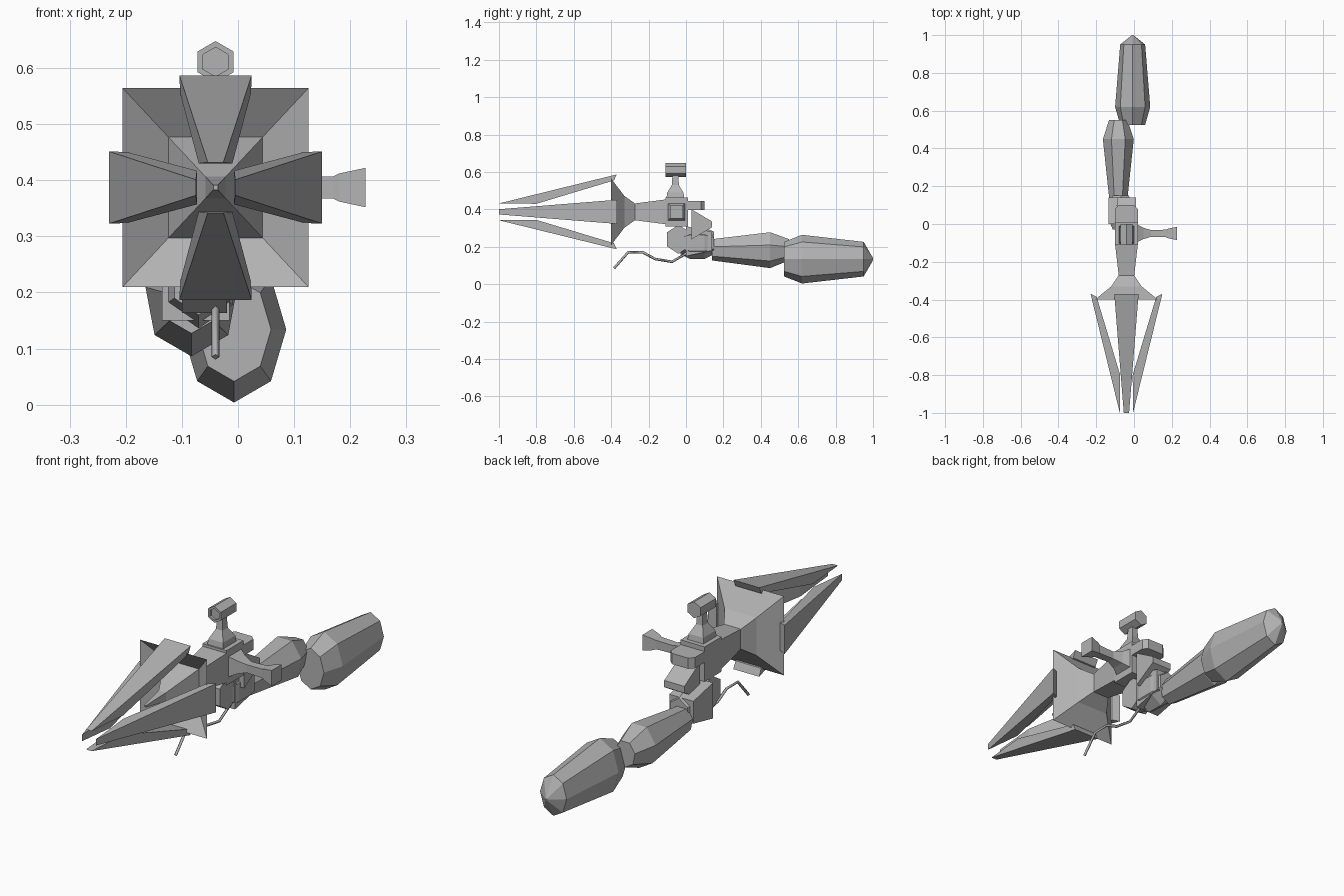
import bpy, bmesh, math
from mathutils import Vector, Matrix

cube = bpy.data.objects.get("Cube")
if cube:
    bpy.data.objects.remove(cube)

# One shared flat colour
grey = bpy.data.materials.new("plain grey")
grey.use_nodes = True
shade = (.45, .45, .45, 1)
grey.diffuse_color = shade
grey.node_tree.nodes["Principled BSDF"].inputs["Base Color"].default_value = shade

axis_x, axis_z = -.04, .387  # centre line of the emitter


def add_object(name, data):
    data.materials.append(grey)
    part = bpy.data.objects.new(name, data)
    bpy.context.collection.objects.link(part)
    return part


def skin(name, rings):
    """Join equal-length rings of points with faces and cap both ends."""
    bm = bmesh.new()
    rows = [[bm.verts.new(point) for point in ring] for ring in rings]
    for near, far in zip(rows, rows[1:]):
        for i in range(len(near)):
            bm.faces.new((near[i - 1], near[i], far[i], far[i - 1]))
    bm.faces.new(rows[0])
    bm.faces.new(rows[-1])
    bmesh.ops.recalc_face_normals(bm, faces=bm.faces)
    mesh = bpy.data.meshes.new(name)
    bm.to_mesh(mesh)
    bm.free()
    return add_object(name, mesh)


def along(axis, position, u, v):
    """Turn a position on an axis and two cross coordinates into a point."""
    return {"x": (position, u, v), "y": (u, position, v), "z": (u, v, position)}[axis]


def loft(name, axis, centre, sections, sides=4, aspect=1):
    """Each section is a position, a half width and optionally a half height."""
    centre_u, centre_v = centre
    square = sides == 4
    corner = math.sqrt(2) if square else 1
    start = math.pi / 4 if square else -math.pi / 2
    angles = [start + math.tau * i / sides for i in range(sides)]
    rings = []
    for position, width, *rest in sections:
        height = rest[0] if rest else width * aspect
        rings.append([along(axis, position,
                            centre_u + corner * width * math.cos(angle),
                            centre_v + corner * height * math.sin(angle))
                      for angle in angles])
    return skin(name, rings)


emitter = (axis_x, axis_z)

# Hollow square horn with a stepped spike rising from its floor
loft("horn_and_spike", "y", emitter,
     [(-.27, .04), (-.33, .08), (-.4, .166), (-.34, .084), (-.48, .018), (-.6, .004)],
     aspect=1.07)

# Four tapering prongs spaced evenly around the horn
prong_outline = [(-1, .045), (-.37, .2), (-.385, .168), (-.8, .043)]
for turn, side in enumerate(("top", "left", "bottom", "right")):
    spin = Matrix.Rotation(turn * math.pi / 2, 3, "Y")
    inset = .01 if side in ("left", "right") else 0
    edges = []
    for sign in (-1, 1):
        edge = []
        for y, reach in prong_outline:
            half_width = .014 + .08 * (y + 1)
            corner = Vector((sign * half_width, y, reach - inset))
            edge.append(spin @ corner + Vector((axis_x, 0, axis_z)))
        edges.append(edge)
    skin(side + "_prong", edges)

# Barrel, main housing and the blocks behind it
loft("barrel", "y", emitter, [(-.28, .04), (-.11, .06)], aspect=1.1)
loft("housing", "y", emitter, [(-.11, .06), (.01, .06)], aspect=1.3)
loft("rear_housing", "y", (axis_x, .42),
     [(0, .06, .024), (.08, .06, .024), (.1, .04, .024)])
loft("rear_wedge", "y", (axis_x, .32), [(.03, .05, .08), (.14, .05, .015)])

# Sight with a recessed lens on a tapered stalk
loft("sight_stalk", "z", (axis_x, -.057),
     [(.46, .04), (.49, .036), (.53, .016), (.58, .013)], aspect=1.2)
loft("sight_head", "y", (axis_x, .611),
     [(-.1, .026), (-.11, .026), (-.11, .037), (0, .037)], sides=6)

# Side knob on a thin neck
loft("side_knob", "x", (-.05, axis_z),
     [(.01, .05), (.05, .03), (.09, .018), (.17, .02), (.18, .025), (.227, .035)])

# Hand, wrist and guard
loft("hand_block", "x", (-.04, .24), [(-.1, .07), (-.02, .07)], sides=6, aspect=1.1)
loft("wrist", "y", (-.07, .22),
     [(-.03, .05), (.02, .07), (.1, .07), (.15, .05)], sides=6, aspect=1.2)
loft("wrist_guard", "y", (-.075, .23), [(0, .06, .08), (.14, .06, .05)])

# Two faceted arm segments, swelling then narrowing
loft("forearm", "y", (-.083, .187),
     [(.14, .05), (.45, .084), (.55, .05)], sides=7, aspect=1.2)
loft("upper_arm", "y", (-.007, .134),
     [(.525, .066), (.62, .093), (.95, .066), (1, .004)], sides=8, aspect=1.4)

# Thin bent lever below the hand
lever_path = [(-.385, .085), (-.31, .17), (-.23, .17), (-.165, .135), (-.075, .12), (.02, .175)]
lever = bpy.data.curves.new("lever", "CURVE")
lever.dimensions = "3D"
lever.bevel_depth = .007
lever.bevel_resolution = 0
lever.use_fill_caps = True
spline = lever.splines.new("POLY")
spline.points.add(len(lever_path) - 1)
for point, (y, z) in zip(spline.points, lever_path):
    point.co = (axis_x, y, z, 1)
add_object("lever", lever)
